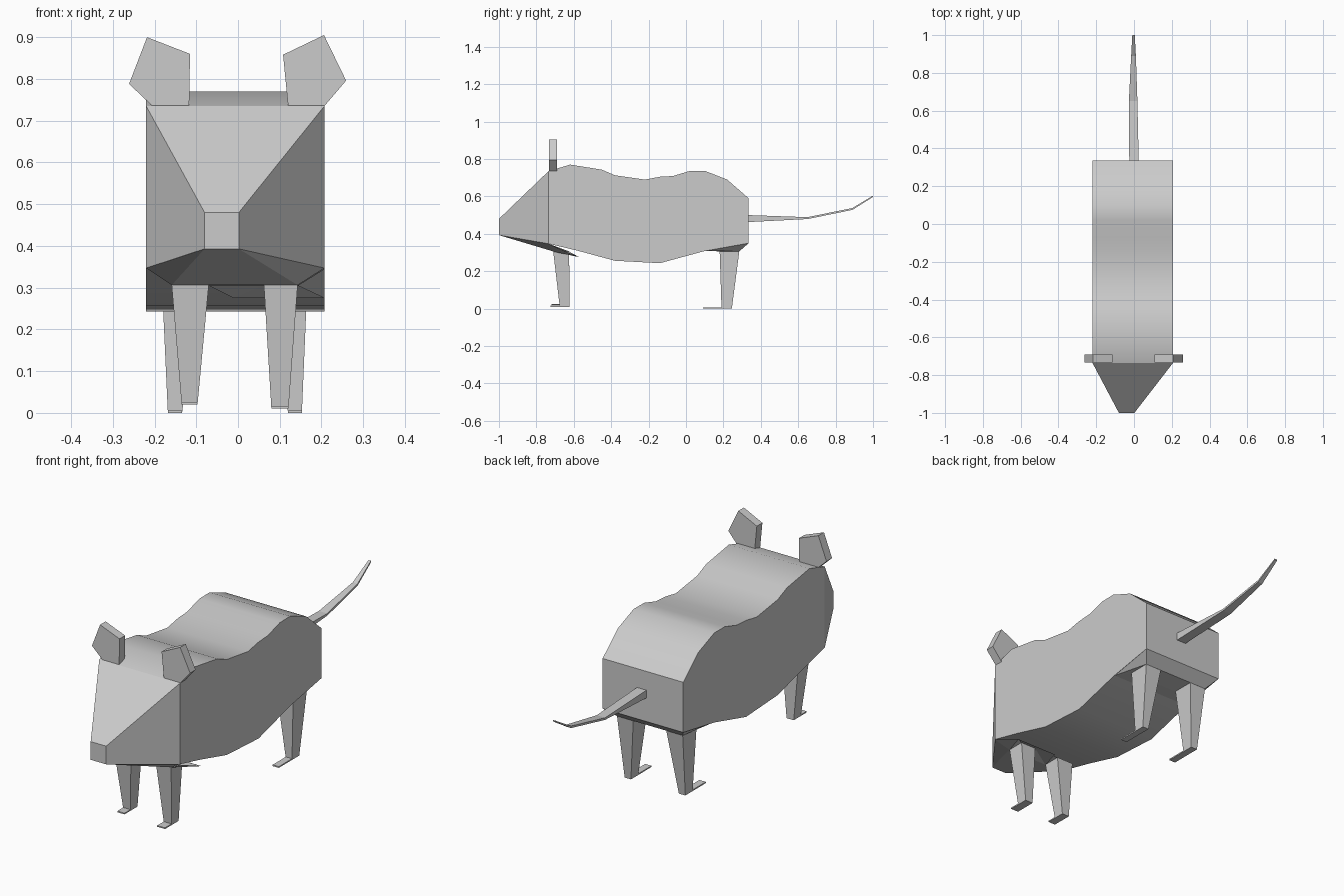
import bpy, bmesh

if "Cube" in bpy.data.objects:
    bpy.data.objects.remove(bpy.data.objects["Cube"])

XL, XR = -0.22, 0.207          # body sides
FY = -0.735                    # where head meets body


def make(name, verts, faces=None):
    """Mesh from faces, or a convex hull when no faces are given."""
    bm = bmesh.new()
    vs = [bm.verts.new(v) for v in verts]
    if faces is None:
        res = bmesh.ops.convex_hull(bm, input=vs)
        loose = [v for v in bm.verts if not v.link_faces]
        bmesh.ops.delete(bm, geom=loose, context='VERTS')
        bmesh.ops.dissolve_limit(bm, angle_limit=0.01, verts=bm.verts[:], edges=bm.edges[:])
    else:
        for f in faces:
            bm.faces.new([vs[i] for i in f])
    bmesh.ops.recalc_face_normals(bm, faces=bm.faces[:])
    me = bpy.data.meshes.new(name)
    bm.to_mesh(me)
    bm.free()
    ob = bpy.data.objects.new(name, me)
    bpy.context.collection.objects.link(ob)
    return ob


def loft(name, rings, caps=(True, True)):
    """Skin a series of closed rings."""
    n = len(rings[0])
    verts = [p for r in rings for p in r]
    faces = [(k * n + i, k * n + (i + 1) % n, (k + 1) * n + (i + 1) % n, (k + 1) * n + i)
             for k in range(len(rings) - 1) for i in range(n)]
    if caps[0]:
        faces.append(tuple(range(n)))
    if caps[1]:
        faces.append(tuple(range(len(verts) - n, len(verts))))
    return make(name, verts, faces)


def rect_z(x0, x1, y0, y1, z):
    return [(x0, y0, z), (x1, y0, z), (x1, y1, z), (x0, y1, z)]


def rect_y(x0, x1, z0, z1, y):
    return [(x0, y, z0), (x1, y, z0), (x1, y, z1), (x0, y, z1)]


# Body: side profile extruded across x, front left open for the head
profile = [(FY, 0.735), (-0.62, 0.77), (-0.45, 0.743), (-0.38, 0.713), (-0.22, 0.69),
           (-0.14, 0.705), (-0.07, 0.709), (0.02, 0.736), (0.10, 0.737), (0.22, 0.69),
           (0.335, 0.59), (0.335, 0.35), (0.10, 0.308), (-0.14, 0.243), (-0.38, 0.256),
           (-0.58, 0.31), (FY, 0.347)]
n = len(profile)
body = make("body",
            [(x, y, z) for x in (XL, XR) for y, z in profile],
            [(i, i + 1, n + i + 1, n + i) for i in range(n - 1)]
            + [tuple(range(n)), tuple(range(n, 2 * n))])
bpy.context.view_layer.objects.active = body
body.select_set(True)
bpy.ops.object.shade_smooth_by_angle(angle=0.5)
body.select_set(False)

# Head: tapers to a small flat snout
loft("head", [rect_y(XL, XR, 0.347, 0.735, FY), rect_y(-0.08, 0.002, 0.393, 0.48, -1.0)],
     (False, True))

# Ears: five-sided slabs
ears = {"ear_left": [(-0.205, 0.735), (-0.117, 0.735), (-0.115, 0.86), (-0.218, 0.90), (-0.261, 0.788)],
        "ear_right": [(0.12, 0.735), (0.207, 0.735), (0.259, 0.796), (0.206, 0.905), (0.108, 0.858)]}
for name, pts in ears.items():
    loft(name, [[(x, y, z) for x, z in pts] for y in (-0.732, -0.69)])

# Tail: tapering square tube, curving upwards
path = [(0.335, -0.025, 0.025, 0.463, 0.5), (0.65, -0.027, 0.018, 0.479, 0.489),
        (0.89, -0.015, 0.01, 0.528, 0.538), (1.0, -0.009, 0.004, 0.597, 0.604)]
loft("tail", [rect_y(x0, x1, z0, z1, y) for y, x0, x1, z0, z1 in path])

# Legs with thin flat feet: top x range, bottom x range, top y, bottom y, toe y, sole z
legs = {"front_leg_left": ((-0.159, -0.07), (-0.135, -0.097), (-0.71, -0.625), (-0.675, -0.622), -0.72, 0.02),
        "front_leg_right": ((0.062, 0.143), (0.08, 0.121), (-0.71, -0.625), (-0.675, -0.622), -0.725, 0.01),
        "back_leg_left": ((-0.182, -0.095), (-0.168, -0.134), (0.18, 0.285), (0.19, 0.245), 0.09, 0.0),
        "back_leg_right": ((0.08, 0.166), (0.12, 0.153), (0.18, 0.285), (0.19, 0.245), 0.09, 0.0)}
for name, (tx, bx, ty, by, toe, z) in legs.items():
    loft(name, [rect_z(*tx, *ty, 0.307), rect_z(*bx, *by, z)])
    loft(name.replace("leg", "foot"), [rect_z(*bx, toe, by[0] + 0.01, z),
                                       rect_z(*bx, toe, by[0] + 0.01, z + 0.006)])

# Hips: wedge joining the rear of the belly to the back legs
make("hips", rect_z(-0.182, 0.166, 0.18, 0.285, 0.306)
     + [(x, y, z) for x in (XL, XR) for y, z in ((0.335, 0.35), (0.10, 0.31))])

# Chest: wedge joining chin, body corners and front legs
make("chest", rect_z(-0.159, 0.143, -0.71, -0.625, 0.306)
     + [(XL, FY, 0.347), (XR, FY, 0.347), (-0.08, -1.0, 0.393), (0.002, -1.0, 0.393)])

# Loose skin flap behind the right front leg
make("chest_flap",
     [(XR, FY, 0.345), (XR, -0.57, 0.275), (0.143, -0.71, 0.305), (0.143, -0.625, 0.305),
      (0.062, -0.625, 0.305), (-0.01, -0.57, 0.275), (-0.07, -0.71, 0.305)],
     [(0, 1, 2), (2, 1, 3), (3, 1, 5, 4), (4, 5, 6)])
